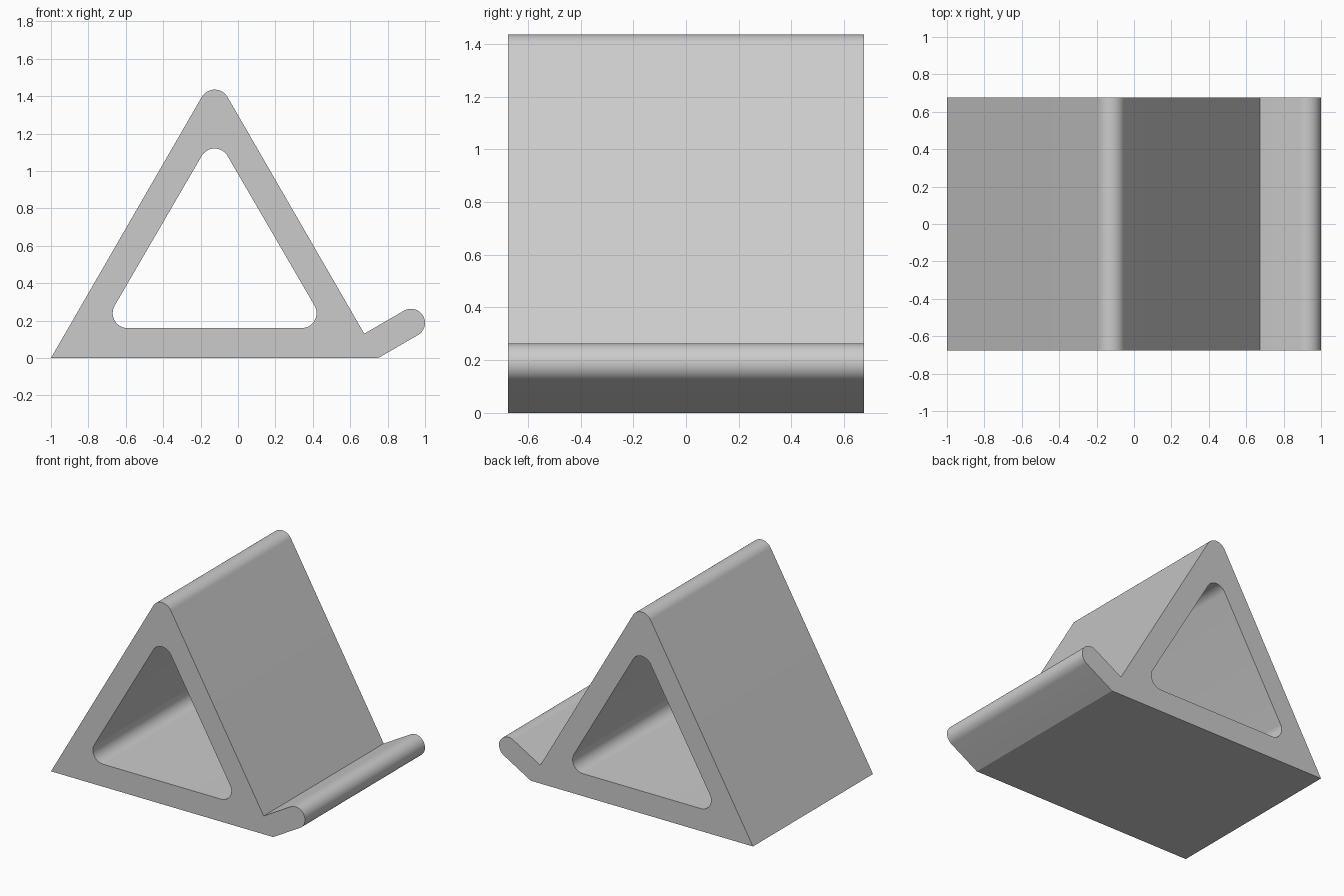
import bpy
import bmesh
from math import cos, sin, radians
from mathutils import Vector

cube = bpy.data.objects.get("Cube")
if cube:
    bpy.data.objects.remove(cube, do_unlink=True)

DEPTH = 1.35
MID_X = -0.125       # symmetry line of the triangle
CORNER_R = 0.08
LIP_R = 0.075


def arc(x, z, r, start, end, steps=24):
    """Points on an arc in the XZ plane, angles in degrees."""
    angles = [radians(start + (end - start) * i / steps) for i in range(steps + 1)]
    return [(x + r * cos(a), z + r * sin(a)) for a in angles]


def add_loop(bm, points):
    verts = [bm.verts.new((x, -DEPTH / 2, z)) for x, z in points]
    return [bm.edges.new((v, verts[i - 1])) for i, v in enumerate(verts)]


# Outer outline: flat base, angled round-ended lip, rounded apex
outer = [(-1, 0), (0.75, 0)]
outer += arc(0.925, 0.188, LIP_R, -60, 120)
outer += [(0.675, 0.13)]
outer += arc(MID_X, 1.355, CORNER_R, 30, 150)

# Triangular opening with rounded corners
inner = arc(MID_X + 0.465, 0.24, CORNER_R, -90, 30)
inner += arc(MID_X, 1.04, CORNER_R, 30, 150)
inner += arc(MID_X - 0.465, 0.24, CORNER_R, 150, 270)

# Fill the profile and extrude it through the depth
bm = bmesh.new()
edges = add_loop(bm, outer) + add_loop(bm, inner)
bmesh.ops.triangle_fill(bm, edges=edges, use_beauty=True, normal=Vector((0, -1, 0)))
result = bmesh.ops.extrude_face_region(bm, geom=bm.faces[:], use_keep_orig=True)
moved = [g for g in result["geom"] if isinstance(g, bmesh.types.BMVert)]
bmesh.ops.translate(bm, verts=moved, vec=(0, DEPTH, 0))
bmesh.ops.recalc_face_normals(bm, faces=bm.faces[:])
mesh = bpy.data.meshes.new("triangular_stand")
bm.to_mesh(mesh)
bm.free()

stand = bpy.data.objects.new("triangular_stand", mesh)
bpy.context.collection.objects.link(stand)

# Single light grey material
grey = bpy.data.materials.new("light_grey")
grey.use_nodes = True
colour = (0.6, 0.6, 0.6, 1)
grey.diffuse_color = colour
grey.node_tree.nodes["Principled BSDF"].inputs["Base Color"].default_value = colour
mesh.materials.append(grey)

# Smooth rounded corners, keep hard edges sharp
bpy.ops.object.select_all(action="DESELECT")
stand.select_set(True)
bpy.context.view_layer.objects.active = stand
bpy.ops.object.shade_smooth_by_angle(angle=radians(25))
